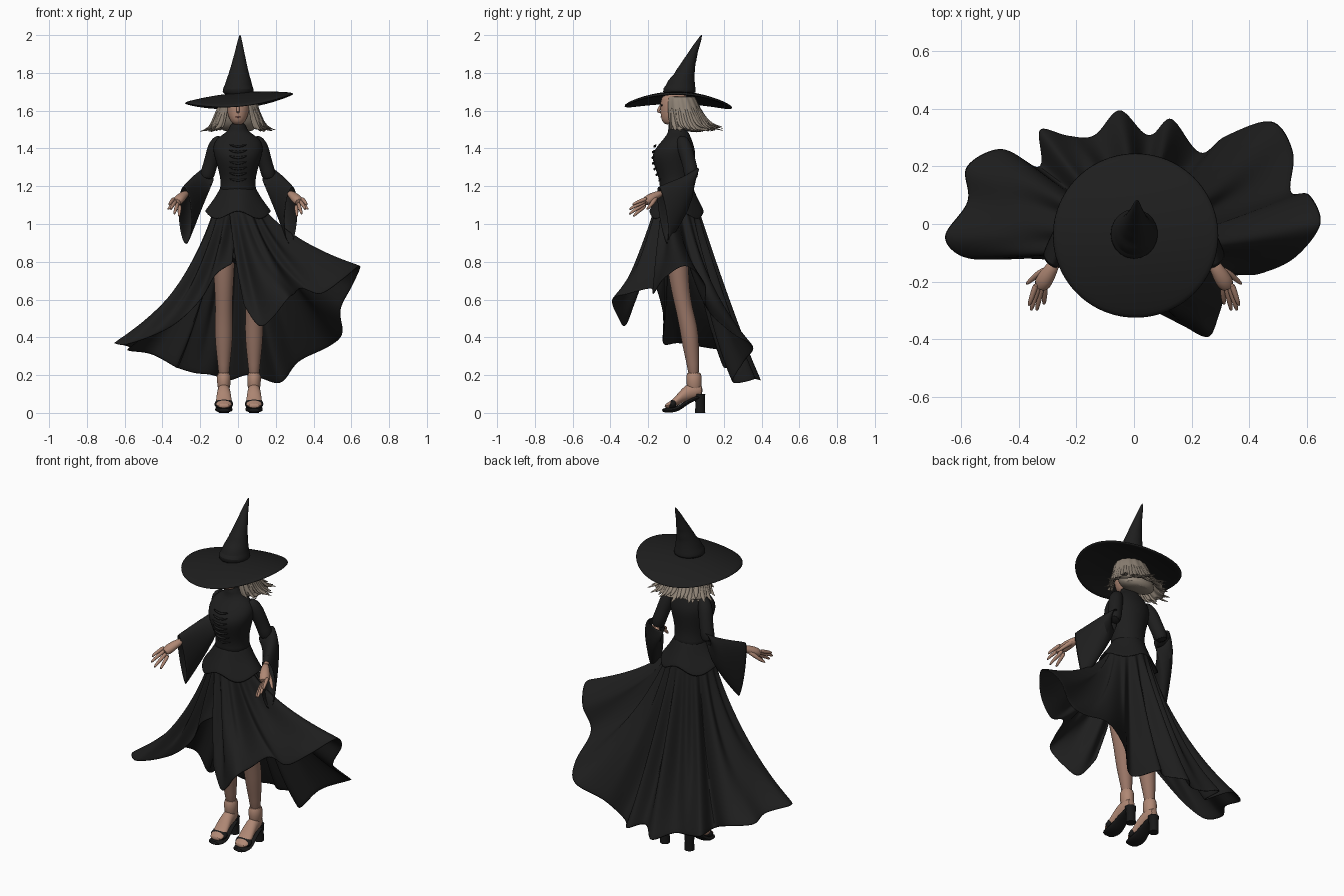
import bpy, bmesh, math, random
from mathutils import Vector as V

if "Cube" in bpy.data.objects:
    bpy.data.objects.remove(bpy.data.objects["Cube"])
random.seed(4)
X, Y, Z = V((1, 0, 0)), V((0, 1, 0)), V((0, 0, 1))


def material(name, *rgb):
    mat = bpy.data.materials.new(name)
    mat.use_nodes = True
    mat.diffuse_color = (*rgb, 1)
    mat.node_tree.nodes["Principled BSDF"].inputs["Base Color"].default_value = (*rgb, 1)
    return mat


black = material("black cloth", .013, .013, .013)
leather = material("black leather", .009, .009, .009)
skin = material("skin", .43, .245, .175)
leg_skin = material("leg skin", .31, .175, .13)
hair_tone = material("ash blonde hair", .265, .22, .175)
lip_tone = material("lips", .3, .1, .08)


def surface(name, rows, mat, closed=True, caps=True, smooth=1, thick=0):
    """Skin a list of equally long point rows into one mesh object."""
    bm = bmesh.new()
    grid = [[bm.verts.new(p) for p in row] for row in rows]
    count = len(grid[0])
    for low, high in zip(grid, grid[1:]):
        for i in range(count if closed else count - 1):
            j = (i + 1) % count
            bm.faces.new((low[i], low[j], high[j], high[i]))
    if closed and caps:
        bm.faces.new(grid[0])
        bm.faces.new(grid[-1])
    bmesh.ops.recalc_face_normals(bm, faces=bm.faces)
    mesh = bpy.data.meshes.new(name)
    bm.to_mesh(mesh)
    bm.free()
    mesh.materials.append(mat)
    obj = bpy.data.objects.new(name, mesh)
    bpy.context.collection.objects.link(obj)
    if thick:
        obj.modifiers.new("thickness", "SOLIDIFY").thickness = thick
    if smooth:
        obj.modifiers.new("rounding", "SUBSURF").levels = smooth
        obj.modifiers["rounding"].render_levels = smooth
    return obj


def ring(center, a, b, count=16):
    turns = [math.tau * i / count for i in range(count)]
    return [V(center) + a * math.cos(t) + b * math.sin(t) for t in turns]


def stack(name, sections, mat, x=0, count=20, **options):
    """Loft level ellipses given as (y, z, half width, half depth)."""
    rows = [ring((x, y, z), X * w, Y * d, count) for y, z, w, d in sections]
    return surface(name, rows, mat, **options)


def tube(name, points, radii, mat, count=8, flat=1, **options):
    """Round tube along a path; flat squashes it vertically."""
    points, rows = [V(p) for p in points], []
    upright = abs((points[-1] - points[0]).normalized().z) > .85
    for i, p in enumerate(points):
        along = (points[min(i + 1, len(points) - 1)] - points[max(i - 1, 0)]).normalized()
        side = along.cross(Y if upright else Z).normalized()
        rows.append(ring(p, side * radii[i], side.cross(along) * radii[i] * flat, count))
    return surface(name, rows, mat, **options)


def ball(name, center, size, mat):
    steps = [math.pi * (i + .15) / 8.3 for i in range(9)]
    x, y, z = center
    return stack(name, [(y, z - size[2] * math.cos(t), size[0] * math.sin(t),
                         size[1] * math.sin(t)) for t in steps], mat, x, 14)


def spline(points, steps):
    """Smooth curve through the points."""
    points, out = [V(p) for p in points], []
    last = len(points) - 1
    for i in range(last):
        a, b, c, d = (points[min(max(i + k, 0), last)] for k in (-1, 0, 1, 2))
        for s in range(steps):
            t = s / steps
            out.append(b + (c - a) * t / 2 + (a * 2 - b * 5 + c * 4 - d) * t * t / 2
                       + (b * 3 - a - c * 3 + d) * t ** 3 / 2)
    return out + [points[-1]]


# Wind-blown wrap skirt: each column falls from the waist to the wavy hem
hem = spline([(.03, -.28, .57), (.11, -.325, .46), (.18, -.36, .5), (.26, -.395, .6), (.3, -.31, .63),
              (.34, -.19, .66), (.44, -.175, .63), (.56, -.12, .71), (.65, 0, .78), (.61, .105, .68),
              (.545, .115, .55), (.555, .25, .42), (.48, .36, .35), (.32, .31, .27), (.23, .25, .16),
              (.13, .37, .18), (.05, .31, .2), (-.05, .4, .17), (-.14, .31, .2), (-.23, .31, .21),
              (-.33, .33, .24), (-.33, .2, .24), (-.46, .265, .31), (-.585, .2, .33),
              (-.58, .08, .35), (-.66, -.04, .37), (-.6, -.115, .36), (-.47, -.125, .4),
              (-.33, -.115, .47), (-.2, -.14, .6), (-.12, -.18, .73), (-.03, -.17, .79)], 6)
columns = []
for i, end in enumerate(hem):
    share = i / (len(hem) - 1)
    angle = math.radians(-118 + 380 * share)
    out = V((math.cos(angle), math.sin(angle), 0))
    start = V((out.x * .115, out.y * .105 - .05, 1.12))
    reach = .47 - .24 * min(1, abs(end.x) / .6)
    fall = end - start
    bend = start + V((fall.x * reach, fall.y * reach, fall.z * .62))
    column = []
    for s in range(15):
        t = s / 14
        p = start * (1 - t) ** 2 + bend * 2 * t * (1 - t) + end * t * t
        fold = math.sin(share * math.tau * 17) * .018 * math.sin(math.pi * t)
        column.append(p + out * fold)
    columns.append(column)
surface("skirt", columns, black, closed=False, thick=.006)
stack("underskirt", [(-.05, 1.1, .1, .09), (-.05, .95, .12, .1), (-.05, .78, .12, .1)], black)

# Fitted jacket with high collar and flared peplum
stack("jacket", [(-.055, 1.54, .04, .042), (-.045, 1.5, .045, .048), (-.04, 1.478, .075, .058),
                 (-.045, 1.45, .118, .075), (-.055, 1.41, .135, .1), (-.065, 1.37, .13, .117),
                 (-.065, 1.32, .115, .11), (-.057, 1.26, .097, .093), (-.05, 1.2, .09, .085),
                 (-.05, 1.15, .112, .102)], black)
peplum = []
for z, w, d in ((1.2, .09, .085), (1.15, .114, .104), (1.1, .148, .128), (1.06, .178, .148)):
    row = ring((0, -.05, z), X * w, Y * d, 32)
    for p in row:
        p.z += (1.2 - z) * .16 * (math.cos(math.atan2(p.y + .05, p.x) * 4) - .6)
    peplum.append(row)
surface("peplum", peplum, black, caps=False, thick=.006)
for level in range(7):
    z = 1.23 + level * .03
    depth = -.145 - .037 * math.sin(level / 6 * math.pi * .75)
    tube("front_gather", [(-.05, depth + .014, z + .012), (0, depth, z - .005),
                          (.05, depth + .014, z + .012)], (.004, .009, .004), black)

for s, side in ((1, "left"), (-1, "right")):
    def place(*points):
        return [V((x * s, y, z)) for x, y, z in points]

    # Upper arm and bell sleeve hanging from the forearm
    tube(side + "_upper_sleeve", place((.085, -.025, 1.458), (.107, -.018, 1.437), (.124, -.005, 1.4),
                                       (.138, .01, 1.345), (.154, .025, 1.29), (.17, .03, 1.235)),
         (.022, .036, .041, .039, .038, .042), black, 14)
    cuffs = [((.175, .065, 1.3), (.15, .01, 1.21), .038), ((.22, .015, 1.265), (.185, .035, 1.13), .046),
             ((.258, -.07, 1.23), (.23, -.02, 1.01), .045), ((.29, -.15, 1.2), (.275, -.1, .885), .042)]
    rows = []
    for top, bottom, width in cuffs:
        top, bottom = place(top, bottom)
        across = V((s * .85, .5, 0)) * width
        rows.append(ring((top + bottom) / 2, (top - bottom) / 2, across, 18))
    surface(side + "_bell_sleeve", rows, black, caps=False, thick=.005)

    # Forearm, palm and spread fingers
    tube(side + "_forearm", place((.2, -.01, 1.19), (.25, -.09, 1.165), (.278, -.14, 1.16)),
         (.02, .02, .018), skin, 10)
    tube(side + "_palm", place((.27, -.125, 1.165), (.288, -.158, 1.153), (.308, -.19, 1.135),
                               (.328, -.225, 1.11)), (.019, .025, .032, .03), skin, 10, .85)
    tips = place((.365, -.285, 1.1), (.358, -.302, 1.075), (.338, -.302, 1.05), (.312, -.28, 1.038))
    for i, tip in enumerate(tips):
        root = place((.338 - i * .01, -.205 - i * .002, 1.138 - i * .012))[0]
        tube(side + "_finger", [root, root.lerp(tip, .4), root.lerp(tip, .75) + Z * .004, tip],
             (.011, .011, .009, .006), skin, 8)
    tube(side + "_thumb", place((.29, -.155, 1.15), (.33, -.17, 1.12), (.352, -.19, 1.095),
                                (.375, -.21, 1.075)), (.015, .013, .01, .006), skin)

    # Leg, ankle and foot
    mid = .08 * s + .005
    tube(side + "_leg", [(mid, -.05, .95), (mid, -.045, .78), (mid, -.03, .65), (mid, -.01, .55),
                         (mid, .015, .45), (mid, .025, .36), (mid, .038, .25), (mid, .042, .18)],
         (.068, .058, .05, .045, .05, .046, .032, .028), leg_skin, 14)
    stack(side + "_ankle", [(.042, .222, .039, .044), (.042, .17, .036, .04), (.045, .11, .034, .041)],
          skin, mid)

    def lengthwise(name, sections, mat):
        rows = [ring((mid, y, z), X * w, Z * h, 14) for y, z, w, h in sections]
        surface(side + name, rows, mat)

    lengthwise("_foot", [(.09, .12, .024, .028), (.05, .12, .033, .048), (0, .108, .036, .045),
                         (-.04, .074, .042, .034), (-.075, .045, .045, .02), (-.115, .035, .036, .012)], skin)
    lengthwise("_sole", [(.1, .088, .026, .012), (.05, .08, .034, .012), (0, .052, .038, .013),
                         (-.04, .022, .046, .016), (-.08, .014, .05, .014), (-.13, .014, .038, .012)], leather)
    lengthwise("_toe_strap", [(-.048, .056, .049, .034), (-.068, .046, .052, .029),
                              (-.092, .038, .049, .022)], leather)
    stack(side + "_heel", [(.072, .1, .03, .03), (.075, .05, .025, .025), (.075, 0, .027, .027)],
          leather, mid, smooth=0)

# Head and face
stack("head", [(-.085, 1.525, .02, .02), (-.082, 1.54, .037, .045), (-.075, 1.57, .053, .06),
               (-.065, 1.62, .064, .072), (-.06, 1.67, .064, .075), (-.055, 1.69, .04, .05)], skin)
tube("nose", [(0, -.13, 1.635), (0, -.142, 1.61), (0, -.148, 1.597), (0, -.135, 1.588)],
     (.006, .009, .011, .006), skin)
tube("mouth", [(-.018, -.125, 1.566), (0, -.136, 1.566), (.018, -.125, 1.566)], (.002, .005, .002), lip_tone)
for s in (1, -1):
    ball("eye", (s * .025, -.127, 1.628), (.011, .006, .005), leather)

# Hair: shell open at the face, a mass at the nape and flicked loose ends
shell = []
for y, z, w, d in ((-.03, 1.678, .085, .075), (-.025, 1.65, .1, .085), (-.015, 1.6, .113, .098),
                   (-.005, 1.55, .128, .105), (.01, 1.515, .148, .12), (.025, 1.495, .165, .13)):
    row = []
    for i in range(41):
        t = math.radians(-58 + 296 * i / 40)
        wave = 1 + .035 * math.sin(i * 1.9)
        ragged = random.uniform(0, .025) if z < 1.5 else 0
        row.append((w * wave * math.cos(t), y + d * wave * math.sin(t), z + ragged))
    shell.append(row)
surface("hair", shell, hair_tone, closed=False, thick=.012)
stack("nape_hair", [(-.015, 1.67, .08, .065), (.0, 1.6, .1, .08), (.015, 1.54, .108, .08),
                    (.035, 1.505, .1, .07), (.055, 1.485, .06, .035)], hair_tone)
for i in range(38):
    t = math.radians(-50 + 280 * i / 37)
    out = V((math.cos(t), math.sin(t), 0))
    drop, flick = random.uniform(-.014, .014), random.uniform(.82, 1.1)
    path = [V((out.x * w, out.y * d + back, z)) for w, d, back, z in
            ((.098, .085, -.02, 1.63), (.118, .1, -.005, 1.57), (.145, .12, .01, 1.515 + drop),
             (.19 * flick, .155 * flick, .038, 1.5 + drop))]
    tube("hair_lock", path, (.008, .017, .018, .002), hair_tone, 6, .5)


# Hat: drooping brim and a creased, backward-leaning crown
def brim_point(radius, t):
    x, y = .005 + radius * math.cos(t), -.04 + radius * math.sin(t)
    return x, y, 1.695 + .09 * x - .3 * x * x - .85 * (y + .05) ** 2


brim = [[brim_point(.05 + .24 * k / 7, math.tau * i / 48) for i in range(48)] for k in range(8)]
surface("hat_brim", brim, black, caps=False, thick=.014)
crown = [(-.035, 1.68, .088, .092), (-.035, 1.715, .083, .088), (-.03, 1.735, .073, .078),
         (-.025, 1.755, .069, .073), (-.012, 1.79, .056, .056), (-.002, 1.81, .051, .051),
         (.008, 1.845, .041, .041), (.02, 1.865, .037, .036), (.035, 1.905, .026, .026),
         (.055, 1.945, .018, .018), (.073, 1.98, .009, .01), (.083, 2.004, .002, .002)]
rows = [ring((.001 * k, y, z), X * w, Y * d + Z * d * .12 * (-1) ** k, 20)
        for k, (y, z, w, d) in enumerate(crown)]
surface("hat_crown", rows, black)

# Smooth shading with crisp edges
bpy.ops.object.select_all(action="DESELECT")
for obj in bpy.context.collection.objects:
    if obj.type == "MESH":
        obj.select_set(True)
        bpy.context.view_layer.objects.active = obj
bpy.ops.object.shade_smooth_by_angle(angle=math.radians(50))
